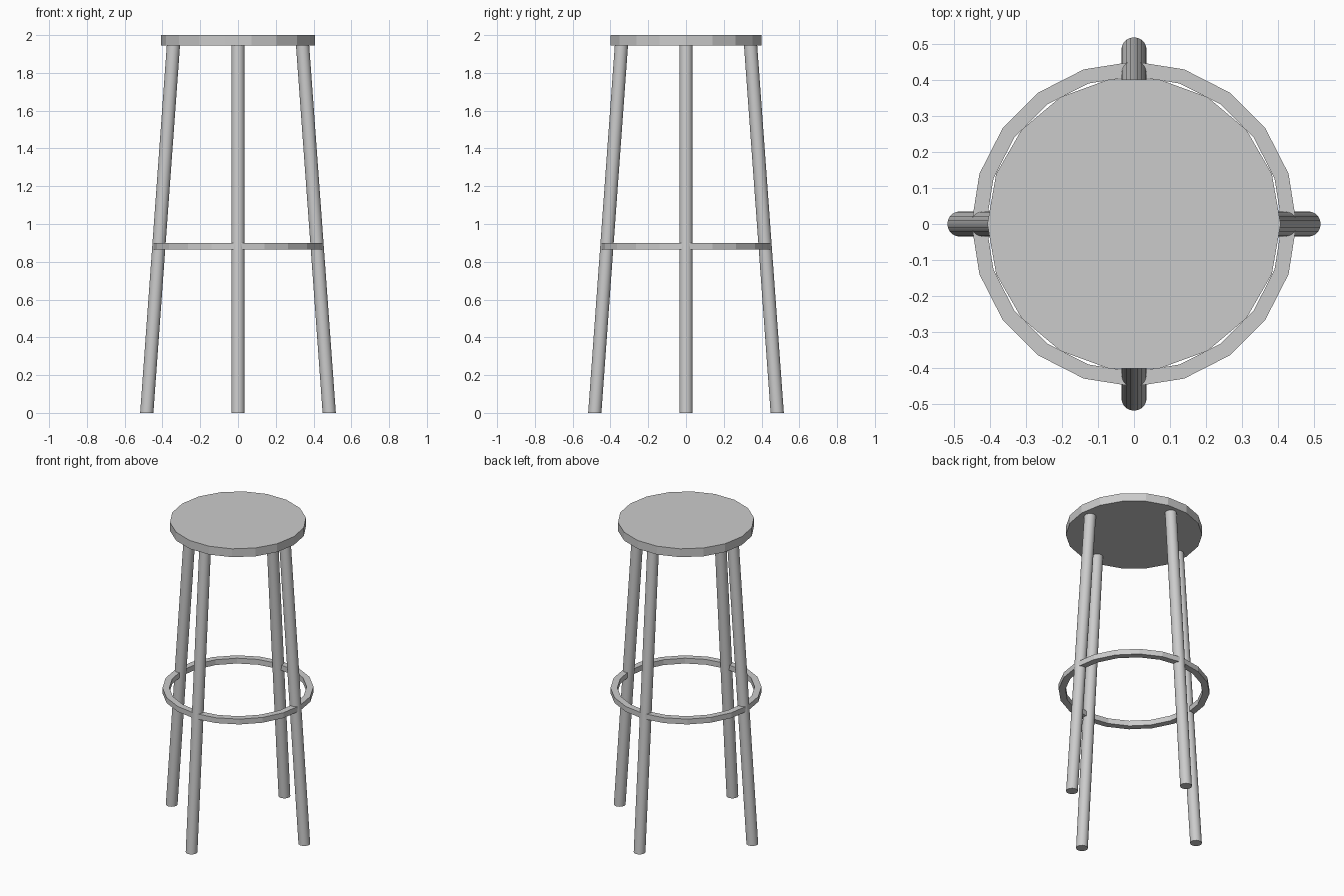
import bpy, bmesh
from math import cos, sin, pi

if "Cube" in bpy.data.objects:
    bpy.data.objects.remove(bpy.data.objects["Cube"])

def make_object(name, bm, smooth=False):
    bmesh.ops.recalc_face_normals(bm, faces=bm.faces)
    for f in bm.faces:
        f.smooth = smooth and len(f.verts) == 4
    mesh = bpy.data.meshes.new(name)
    bm.to_mesh(mesh)
    bm.free()
    obj = bpy.data.objects.new(name, mesh)
    bpy.context.collection.objects.link(obj)
    return obj

def circle(bm, radius, z, sides, cx=0, cy=0):
    return [bm.verts.new((cx + radius * cos(2 * pi * i / sides),
                          cy + radius * sin(2 * pi * i / sides), z)) for i in range(sides)]

def bridge(bm, a, b):
    n = len(a)
    for i in range(n):
        j = (i + 1) % n
        bm.faces.new((a[i], a[j], b[j], b[i]))

def column(name, radius, sides, bottom, top, smooth=False):
    """Capped column between two (x, y, z) centres, with level ends."""
    bm = bmesh.new()
    a = circle(bm, radius, bottom[2], sides, *bottom[:2])
    b = circle(bm, radius, top[2], sides, *top[:2])
    bridge(bm, a, b)
    bm.faces.new(a)
    bm.faces.new(b)
    obj = make_object(name, bm)
    if smooth:
        bpy.context.view_layer.objects.active = obj
        obj.select_set(True)
        bpy.ops.object.shade_smooth_by_angle()
        obj.select_set(False)
    return obj

# Round seat
SEAT_BOTTOM = 1.945
column("seat", 0.407, 18, (0, 0, SEAT_BOTTOM), (0, 0, 2.0))

# Four splayed legs
for name, dx, dy in (("right_leg", 1, 0), ("left_leg", -1, 0),
                     ("back_leg", 0, 1), ("front_leg", 0, -1)):
    column(name, 0.035, 20, (0.483 * dx, 0.483 * dy, 0),
           (0.342 * dx, 0.342 * dy, SEAT_BOTTOM), smooth=True)

# Footrest ring with a square cross-section
bm = bmesh.new()
loops = [circle(bm, r, z, 20) for r, z in
         ((0.41, 0.865), (0.451, 0.865), (0.451, 0.90), (0.41, 0.90))]
for i in range(4):
    bridge(bm, loops[i], loops[(i + 1) % 4])
make_object("footrest_ring", bm)
